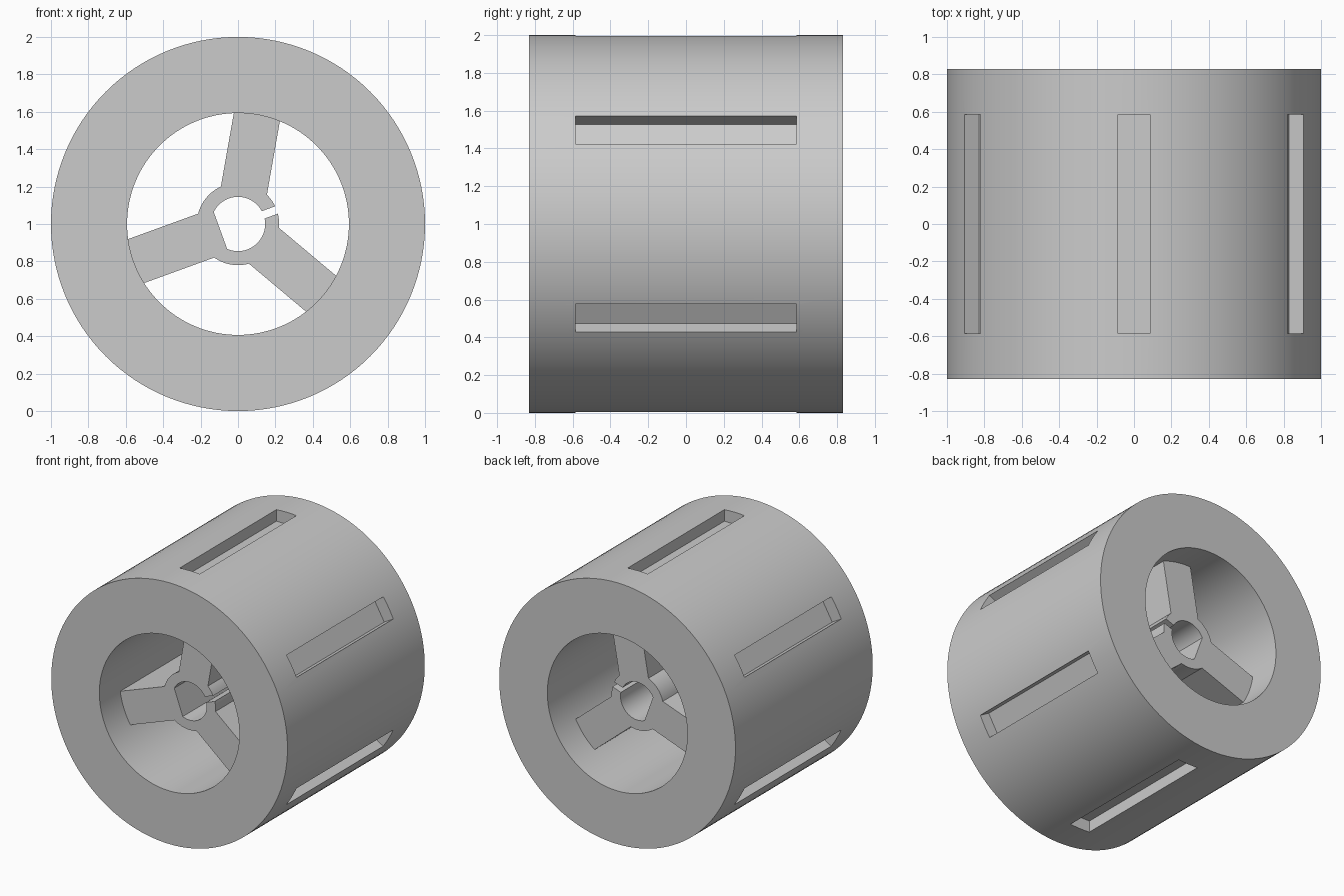
import bpy
import bmesh
from math import radians, degrees, sin, cos, asin, acos, ceil
from mathutils import Matrix, Vector

if "Cube" in bpy.data.objects:
    bpy.data.objects.remove(bpy.data.objects["Cube"], do_unlink=True)

OUTER, BORE, HALF_LEN = 1.0, 0.593, 0.83
HUB, SHAFT, FLAT, HALF_HUB = 0.22, 0.145, 0.10, 0.585
CENTRE = Vector((0, 0, OUTER))

grey = bpy.data.materials.new("plain_grey")
grey.use_nodes = True
colour = (0.6, 0.6, 0.6, 1)
grey.diffuse_color = colour
grey.node_tree.nodes["Principled BSDF"].inputs["Base Color"].default_value = colour


def make_object(name, bm):
    bmesh.ops.recalc_face_normals(bm, faces=bm.faces)
    bmesh.ops.translate(bm, verts=bm.verts, vec=CENTRE)
    mesh = bpy.data.meshes.new(name)
    bm.to_mesh(mesh)
    bm.free()
    mesh.materials.append(grey)
    obj = bpy.data.objects.new(name, mesh)
    bpy.context.collection.objects.link(obj)
    return obj


def activate(obj):
    bpy.ops.object.select_all(action='DESELECT')
    obj.select_set(True)
    bpy.context.view_layer.objects.active = obj


def smooth(obj):
    activate(obj)
    bpy.ops.object.shade_smooth_by_angle(angle=radians(25))


def arc(radius, start, end):
    """Points in the x-z plane along an arc given in degrees."""
    steps = max(2, ceil(abs(end - start) / 4))
    angles = [radians(start + (end - start) * i / steps) for i in range(steps + 1)]
    return [(radius * cos(a), radius * sin(a)) for a in angles]


# Thick outer drum: a rectangle spun about the y axis
bm = bmesh.new()
section = [bm.verts.new((r, y, 0)) for r, y in
           ((BORE, -HALF_LEN), (OUTER, -HALF_LEN), (OUTER, HALF_LEN), (BORE, HALF_LEN))]
edges = [bm.edges.new((section[i], section[(i + 1) % 4])) for i in range(4)]
bmesh.ops.spin(bm, geom=section + edges, cent=(0, 0, 0), axis=(0, 1, 0),
               angle=radians(360), steps=128)
bmesh.ops.remove_doubles(bm, verts=bm.verts, dist=0.0001)
drum = make_object("drum", bm)

# Six shallow slots around the outside
SLOT_FLOOR, SLOT_TOP, SLOT_WIDTH = 0.908, 1.1, 0.17
bm = bmesh.new()
for i in range(6):
    shape = (Matrix.Rotation(radians(60 * i), 4, 'Y')
             @ Matrix.Translation((0, 0, (SLOT_FLOOR + SLOT_TOP) / 2))
             @ Matrix.Diagonal((SLOT_WIDTH, 2 * HALF_HUB, SLOT_TOP - SLOT_FLOOR, 1)))
    bmesh.ops.create_cube(bm, size=1, matrix=shape)
cutter = make_object("slot_cutter", bm)
cutter.hide_render = True
activate(drum)
cut = drum.modifiers.new("slots", 'BOOLEAN')
cut.operation = 'DIFFERENCE'
cut.solver = 'EXACT'
cut.object = cutter
bpy.ops.object.modifier_apply(modifier=cut.name)
bpy.data.objects.remove(cutter, do_unlink=True)
smooth(drum)

# Hub with three spokes, a clamping slit and a flat-sided shaft hole
SLIT_ANGLE, HALF_SLIT, HALF_SPOKE = 20, 0.021, 0.125
SPOKE_END = BORE + 0.002
slit_out = degrees(asin(HALF_SLIT / HUB))
slit_in = degrees(asin(HALF_SLIT / SHAFT))
root = degrees(asin(HALF_SPOKE / HUB))
tip = degrees(asin(HALF_SPOKE / SPOKE_END))
flat = degrees(acos(FLAT / SHAFT))

outline = []
cursor = SLIT_ANGLE + slit_out
for spoke in (80, 200, 320):
    outline += arc(HUB, cursor, spoke - root)
    outline += arc(SPOKE_END, spoke - tip, spoke + tip)
    cursor = spoke + root
outline += arc(HUB, cursor, SLIT_ANGLE + 360 - slit_out)
outline += arc(SHAFT, SLIT_ANGLE + 360 - slit_in, 200 + flat)
outline += arc(SHAFT, 200 - flat, SLIT_ANGLE + slit_in)

bm = bmesh.new()
face = bm.faces.new([bm.verts.new((x, -HALF_HUB, z)) for x, z in outline])
grown = bmesh.ops.extrude_face_region(bm, geom=[face], use_keep_orig=True)
bmesh.ops.translate(bm, vec=(0, 2 * HALF_HUB, 0),
                    verts=[g for g in grown["geom"] if isinstance(g, bmesh.types.BMVert)])
smooth(make_object("spoked_hub", bm))
